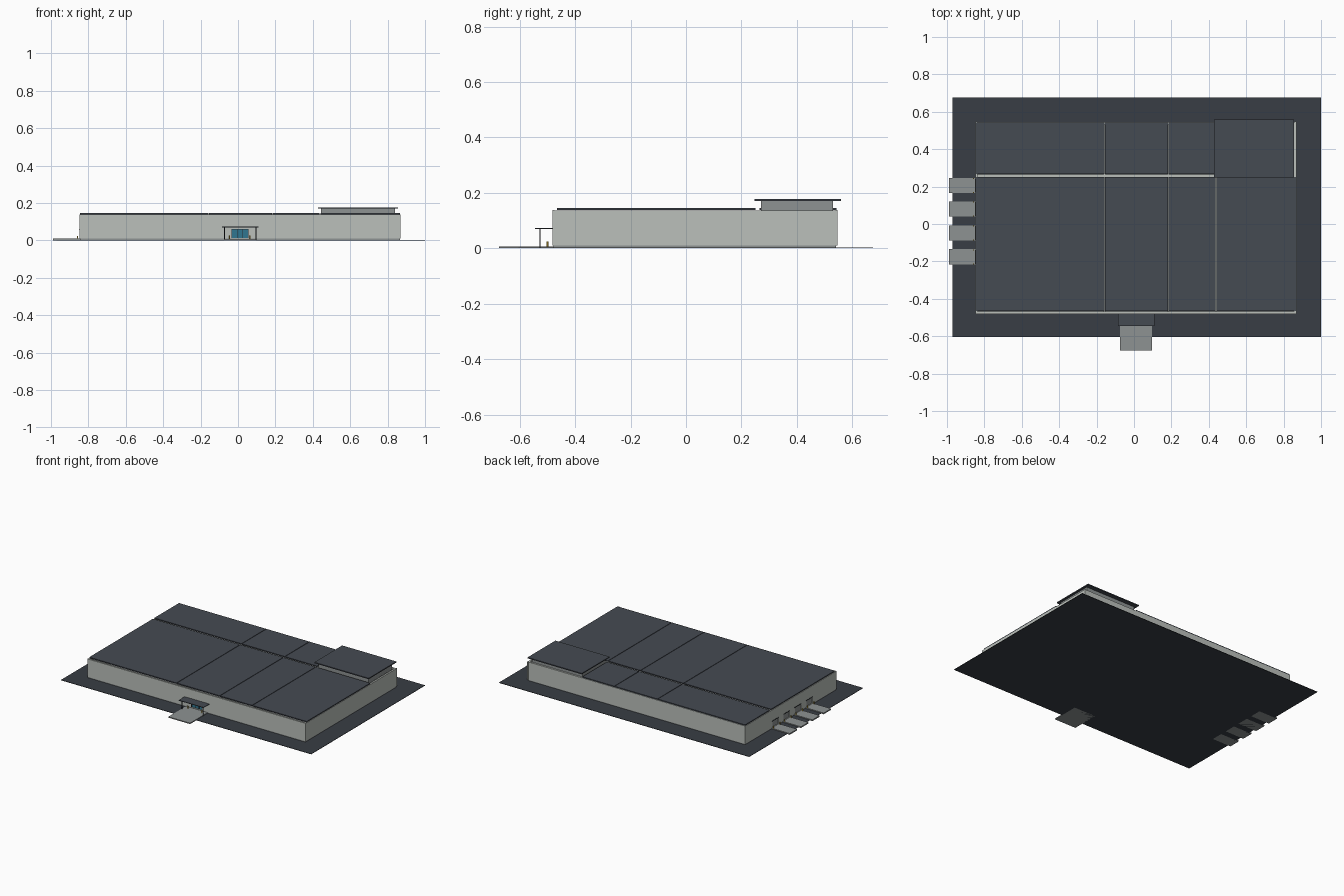
import bpy

if "Cube" in bpy.data.objects:
    bpy.data.objects.remove(bpy.data.objects["Cube"])


def material(name, r, g, b):
    m = bpy.data.materials.new(name)
    m.diffuse_color = (r, g, b, 1)
    m.use_nodes = True
    m.node_tree.nodes["Principled BSDF"].inputs["Base Color"].default_value = m.diffuse_color
    return m


WALL = material("pale_panel", 0.50, 0.53, 0.50)
ROOF = material("roof_slate", 0.06, 0.07, 0.085)
GROUND = material("asphalt", 0.04, 0.047, 0.058)
CONCRETE = material("concrete", 0.27, 0.29, 0.29)
DARK = material("dark_trim", 0.02, 0.025, 0.03)
GLASS = material("blue_glass", 0.03, 0.18, 0.28)
YELLOW = material("safety_yellow", 0.75, 0.5, 0.05)


def box(name, x, y, z, mat):
    """Box from (min, max) ranges on each axis."""
    bpy.ops.mesh.primitive_cube_add(
        size=1, location=[(a + b) / 2 for a, b in (x, y, z)])
    ob = bpy.context.object
    ob.name = name
    ob.scale = [b - a for a, b in (x, y, z)]
    bpy.ops.object.transform_apply(location=False, rotation=False, scale=True)
    ob.data.materials.append(mat)
    return ob


def post(name, x, y, z0, z1, radius, mat):
    bpy.ops.mesh.primitive_cylinder_add(
        vertices=12, radius=radius, depth=z1 - z0, location=(x, y, (z0 + z1) / 2))
    ob = bpy.context.object
    ob.name = name
    ob.data.materials.append(mat)
    bpy.ops.object.shade_smooth_by_angle()


def cut(target, x, y, z):
    """Cut a box-shaped opening through a wall."""
    cutter = box("opening_cutter", x, y, z, DARK)
    cutter.hide_render = True
    mod = target.modifiers.new("opening", "BOOLEAN")
    mod.object, mod.solver = cutter, "EXACT"
    bpy.context.view_layer.objects.active = target
    bpy.ops.object.modifier_apply(modifier=mod.name)
    bpy.data.objects.remove(cutter, do_unlink=True)


# Site and floor
box("site_ground", (-0.97, 1.0), (-0.605, 0.675), (0, 0.003), GROUND)
box("floor_slab", (-0.845, 0.865), (-0.478, 0.542), (0.003, 0.012), CONCRETE)

# Outer walls
X0, X1, Y0, Y1, TOP = -0.848, 0.868, -0.48, 0.545, 0.137
T = 0.012
front = box("front_wall", (X0, X1), (Y0, Y0 + T), (0.01, TOP), WALL)
box("back_wall", (X0, X1), (Y1 - T, Y1), (0.01, TOP), WALL)
left = box("left_wall", (X0, X0 + T), (Y0 + T, Y1 - T), (0.01, TOP), WALL)
box("right_wall", (X1 - T, X1), (Y0 + T, Y1 - T), (0.01, TOP), WALL)
for x in (X0, X1 - 0.008):
    for y in (Y0 - 0.002, Y1 - 0.006):
        box("corner_trim", (x, x + 0.008), (y, y + 0.008), (0.01, TOP + 0.001), WALL)

# Inner partitions below the roof joints
box("long_partition", (X0 + T, X1 - T), (0.252, 0.264), (0.012, 0.125), WALL)
for x in (-0.157, 0.183, 0.438):
    box("cross_partition", (x - 0.005, x + 0.005), (Y0 + T, Y1 - T), (0.012, 0.125), WALL)

# Roof panels in four bays, main and rear rows
bays = [(-0.845, -0.159), (-0.155, 0.181), (0.185, 0.436), (0.440, 0.866)]
for i, bay in enumerate(bays):
    box("main_roof_panel", bay, (-0.465, 0.250), (0.138, 0.145), ROOF)
    if i < 3:
        box("rear_roof_panel", bay, (0.266, 0.543), (0.138, 0.145), ROOF)

# Raised plant room
box("raised_room", (0.445, 0.840), (0.270, 0.530), (0.125, 0.170), CONCRETE)
box("raised_room_roof", (0.428, 0.855), (0.248, 0.560), (0.170, 0.177), ROOF)

# Front entrance
cut(front, (-0.034, 0.056), (Y0 - 0.02, Y0 + 0.03), (0.012, 0.060))
box("front_walk", (-0.075, 0.095), (-0.675, -0.478), (0, 0.007), CONCRETE)
box("entrance_canopy", (-0.085, 0.110), (-0.545, -0.475), (0.069, 0.073), ROOF)
for x in (-0.072, 0.096):
    post("canopy_post", x, -0.527, 0.003, 0.070, 0.002, DARK)
for x in (-0.018, 0.011, 0.040):
    box("glass_door", (x - 0.014, x + 0.014), (-0.474, -0.471), (0.012, 0.058), GLASS)
for x in (-0.034, -0.004, 0.025, 0.053):
    box("door_mullion", (x, x + 0.003), (-0.478, -0.470), (0.012, 0.060), DARK)
box("door_header", (-0.034, 0.056), (-0.479, -0.470), (0.058, 0.062), DARK)
for x in (-0.045, 0.065):
    post("entrance_bollard", x, -0.500, 0.005, 0.025, 0.003, YELLOW)

# Loading docks on the left side
for y in (0.206, 0.080, -0.048, -0.176):
    box("dock_apron", (-0.99, X0 + 0.005), (y - 0.041, y + 0.041), (0, 0.009), CONCRETE)
    cut(left, (X0 - 0.02, X0 + 0.03), (y - 0.034, y + 0.034), (0.012, 0.055))
    box("dock_door", (X0 + 0.004, X0 + 0.008), (y - 0.034, y + 0.034), (0.012, 0.055), CONCRETE)
    box("dock_lintel", (X0 - 0.002, X0 + 0.006), (y - 0.037, y + 0.037), (0.055, 0.059), DARK)
    for s in (-1, 1):
        post("dock_bollard", X0 - 0.010, y + s * 0.037, 0.003, 0.024, 0.003, YELLOW)
